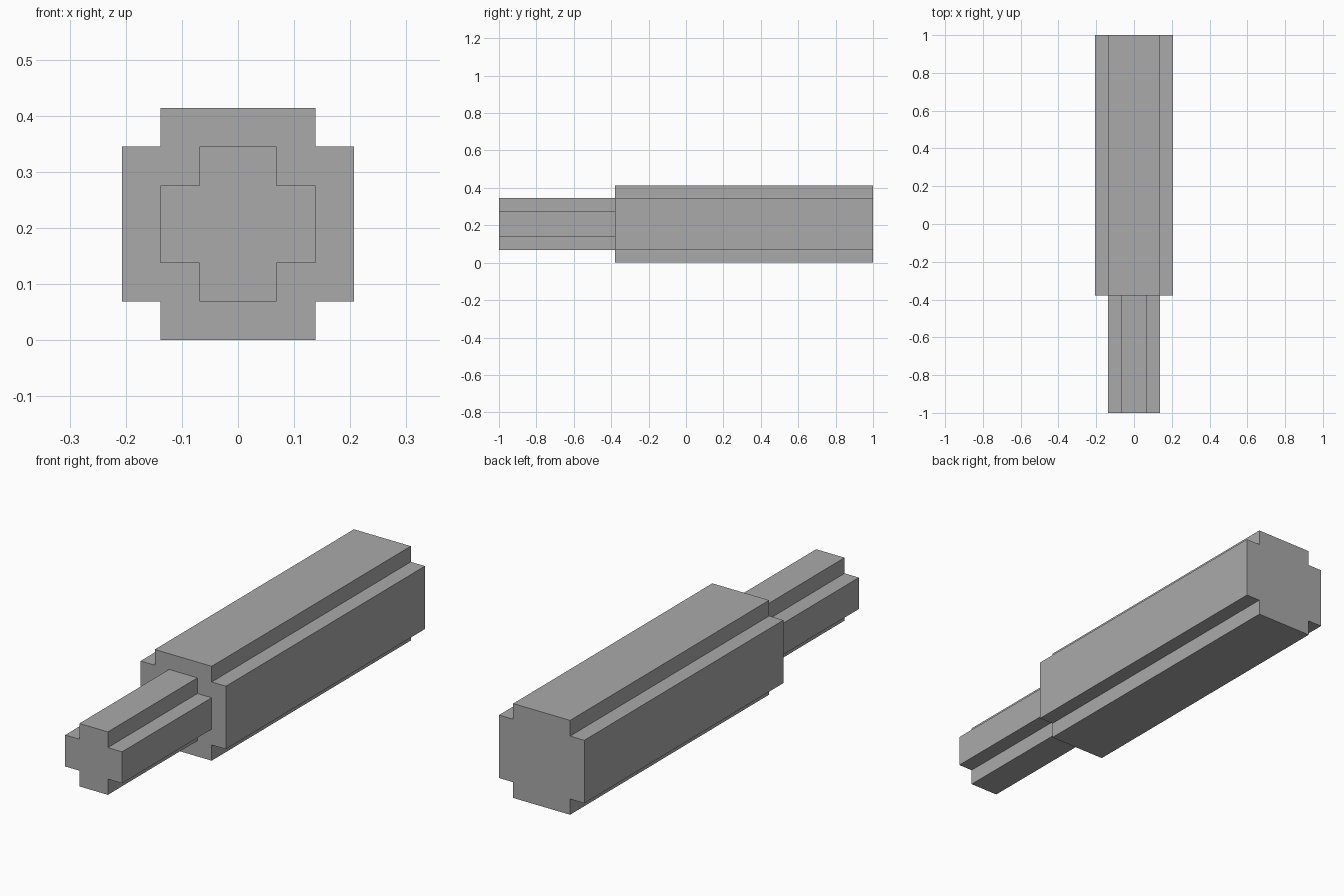
import bpy
import bmesh

# Remove the default cube
cube = bpy.data.objects.get("Cube")
if cube:
    bpy.data.objects.remove(cube, do_unlink=True)

UNIT = 2 / 29          # the whole model is 29 units long
CENTRE_Z = 3 * UNIT    # shared axis of both parts

grey = bpy.data.materials.new("plain_grey")
grey.use_nodes = True
colour = (0.4, 0.4, 0.4, 1)
grey.diffuse_color = colour
grey.node_tree.nodes["Principled BSDF"].inputs["Base Color"].default_value = colour


def cross_profile(outer, inner):
    """Outline of a square with one step cut from each corner."""
    corner = [(outer, -inner), (outer, inner), (inner, inner)]
    points = []
    for _ in range(4):
        points += corner
        corner = [(-z, x) for x, z in corner]   # quarter turn
    return points


def cross_bar(name, outer, inner, start, length):
    """Extrude the stepped profile backwards along y."""
    bm = bmesh.new()
    verts = [bm.verts.new((x * UNIT, start * UNIT - 1, z * UNIT + CENTRE_Z))
             for x, z in cross_profile(outer, inner)]
    cap = bm.faces.new(verts)
    result = bmesh.ops.extrude_face_region(bm, geom=[cap], use_keep_orig=True)
    moved = [v for v in result["geom"] if isinstance(v, bmesh.types.BMVert)]
    bmesh.ops.translate(bm, verts=moved, vec=(0, length * UNIT, 0))
    bmesh.ops.recalc_face_normals(bm, faces=bm.faces)
    mesh = bpy.data.meshes.new(name)
    bm.to_mesh(mesh)
    bm.free()
    mesh.materials.append(grey)
    obj = bpy.data.objects.new(name, mesh)
    bpy.context.collection.objects.link(obj)
    return obj


# Thin rod at the front, thick body behind it
cross_bar("front_rod", 2, 1, 0, 9)
cross_bar("main_body", 3, 2, 9, 20)
